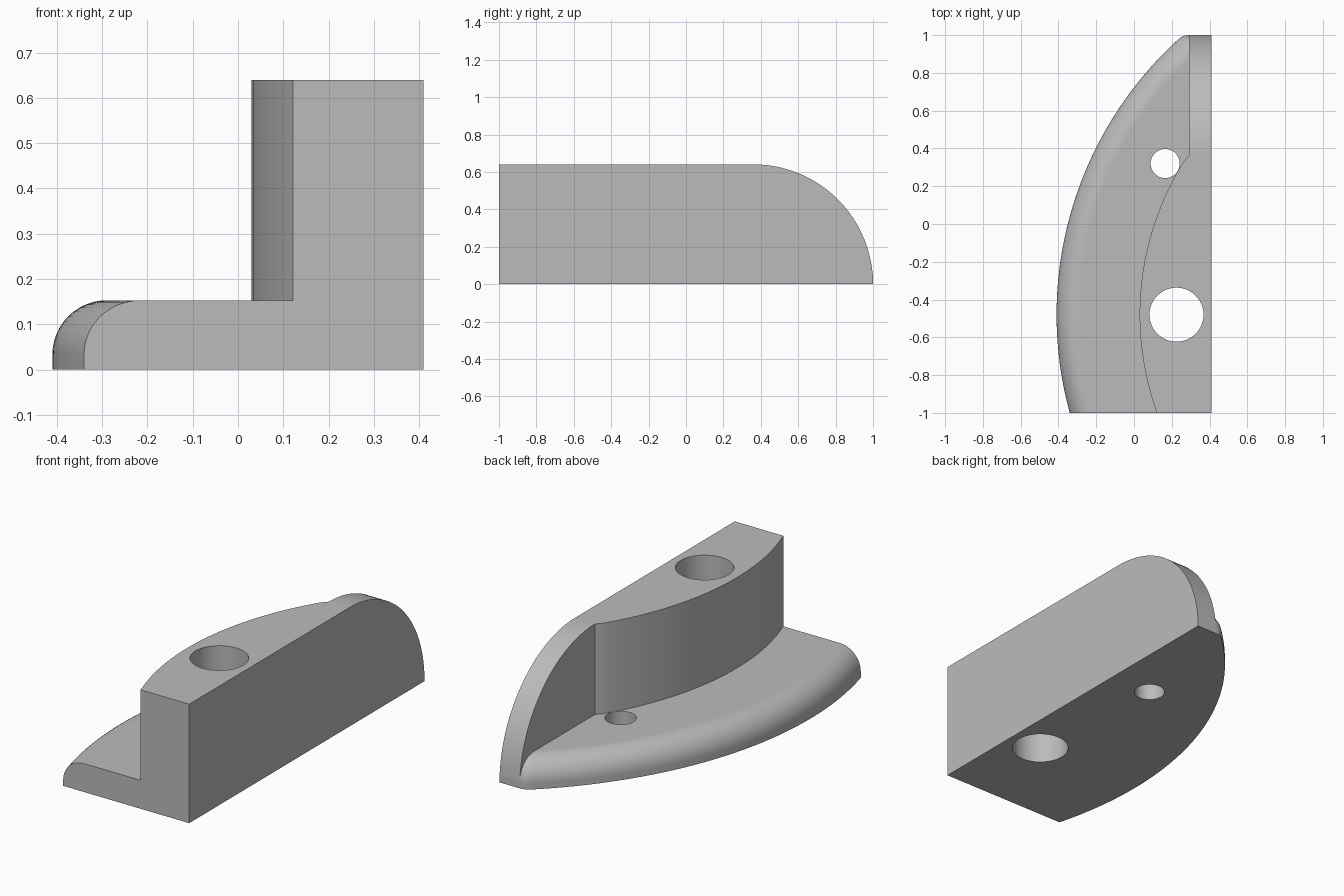
import bpy, bmesh
from math import pi, sin, cos, asin, atan2, sqrt, radians
from mathutils import Vector

if "Cube" in bpy.data.objects:
    bpy.data.objects.remove(bpy.data.objects["Cube"])

CX, CY = 1.56, -0.48              # shared centre of both plan arcs
R_OUT, R_IN = 1.97, 1.53          # plate edge and wall face radii
SIDE, END = 0.41, 1.0             # flat side and half length
HEIGHT, PLATE, ROUND = 0.64, 0.153, 0.12
FIN_X, FIN_Y, CORNER = 0.29, 0.36, 0.08

grey = bpy.data.materials.new("plain grey")
grey.use_nodes = True
colour = (0.5, 0.5, 0.5, 1)
grey.diffuse_color = colour
grey.node_tree.nodes["Principled BSDF"].inputs["Base Color"].default_value = colour


def finish(name, bm):
    bmesh.ops.remove_doubles(bm, verts=bm.verts, dist=1e-5)
    bmesh.ops.recalc_face_normals(bm, faces=bm.faces)
    mesh = bpy.data.meshes.new(name)
    bm.to_mesh(mesh)
    bm.free()
    mesh.materials.append(grey)
    ob = bpy.data.objects.new(name, mesh)
    bpy.context.collection.objects.link(ob)
    return ob


def prism(name, points, vec):
    bm = bmesh.new()
    face = bm.faces.new([bm.verts.new(p) for p in points])
    ext = bmesh.ops.extrude_face_region(bm, geom=[face], use_keep_orig=True)
    moved = [g for g in ext["geom"] if isinstance(g, bmesh.types.BMVert)]
    bmesh.ops.translate(bm, verts=moved, vec=Vector(vec))
    return finish(name, bm)


def apply_boolean(ob, tool, operation):
    mod = ob.modifiers.new(operation.lower(), "BOOLEAN")
    mod.operation, mod.solver, mod.object = operation, "EXACT", tool
    bpy.context.view_layer.objects.active = ob
    bpy.ops.object.modifier_apply(modifier=mod.name)
    bpy.data.objects.remove(tool)


def arc(cx, cy, r, a0, a1, n):
    steps = [a0 + (a1 - a0) * i / n for i in range(n + 1)]
    return [(cx + r * cos(a), cy + r * sin(a)) for a in steps]


def plate_outline(inset):
    """Plan of the plate, moved inwards along its curved edge."""
    r, c = R_OUT - inset, max(CORNER - inset, 0)
    start = asin((-END - CY) / r)
    if c > 0:
        stop = atan2(END - CORNER - CY, CX - FIN_X)
        bend = arc(FIN_X, END - CORNER, c, pi - stop, pi / 2, 8)
    else:
        stop = asin((END - inset - CY) / r)
        bend = [(CX - r * cos(stop), END - inset)] * 9
    edge = arc(CX, CY, r, pi - start, pi - stop, 56)
    return edge + bend + [(SIDE, END - inset), (SIDE, -END)]


# Plate: stacked outlines forming a rounded upper edge
bm = bmesh.new()
levels = [(0, 0)]
for i in range(13):
    a = pi / 2 * i / 12
    levels.append((PLATE - ROUND + ROUND * sin(a), ROUND * (1 - cos(a))))
rings = [[bm.verts.new((x, y, z)) for x, y in plate_outline(d)] for z, d in levels]
for low, high in zip(rings, rings[1:]):
    for i in range(len(low)):
        j = (i + 1) % len(low)
        bm.faces.new((low[i], low[j], high[j], high[i]))
bm.faces.new(rings[0])
bm.faces.new(rings[-1])
body = finish("bracket_body", bm)

# Wall: curved inner face running into a thin fin
plan = arc(CX, CY, R_IN, pi - asin((-END - CY) / R_IN),
           pi - asin((FIN_Y - CY) / R_IN), 40)
plan[-1] = (FIN_X, FIN_Y)
plan += [(FIN_X, END), (SIDE, END), (SIDE, -END)]
wall = prism("wall", [(x, y, 0) for x, y in plan], (0, 0, HEIGHT))

# Quarter-round end of the wall
bow = arc(END - HEIGHT, 0, HEIGHT, 0, pi / 2, 40)
waste = bow + [(END - HEIGHT, HEIGHT + 0.1), (END + 0.1, HEIGHT + 0.1), (END + 0.1, 0)]
cutter = prism("end_cutter", [(0, y, z) for y, z in waste], (1, 0, 0))
apply_boolean(wall, cutter, "DIFFERENCE")
apply_boolean(body, wall, "UNION")

# Merge coplanar faces
bm = bmesh.new()
bm.from_mesh(body.data)
bmesh.ops.remove_doubles(bm, verts=bm.verts, dist=1e-5)
bmesh.ops.dissolve_limit(bm, angle_limit=0.003, verts=bm.verts, edges=bm.edges)
bm.to_mesh(body.data)
bm.free()

# Large and small vertical holes
for x, y, r in ((0.225, CY, 0.143), (0.165, 0.32, 0.077)):
    ring = arc(x, y, r, 0, 2 * pi, 48)[:-1]
    drill = prism("drill", [(px, py, -0.1) for px, py in ring], (0, 0, 1))
    apply_boolean(body, drill, "DIFFERENCE")

# Smooth curves with crisp edges
bpy.ops.object.select_all(action="DESELECT")
body.select_set(True)
bpy.context.view_layer.objects.active = body
bpy.ops.object.shade_smooth_by_angle(angle=radians(25))
normals = body.modifiers.new("even_normals", "WEIGHTED_NORMAL")
normals.keep_sharp = True
